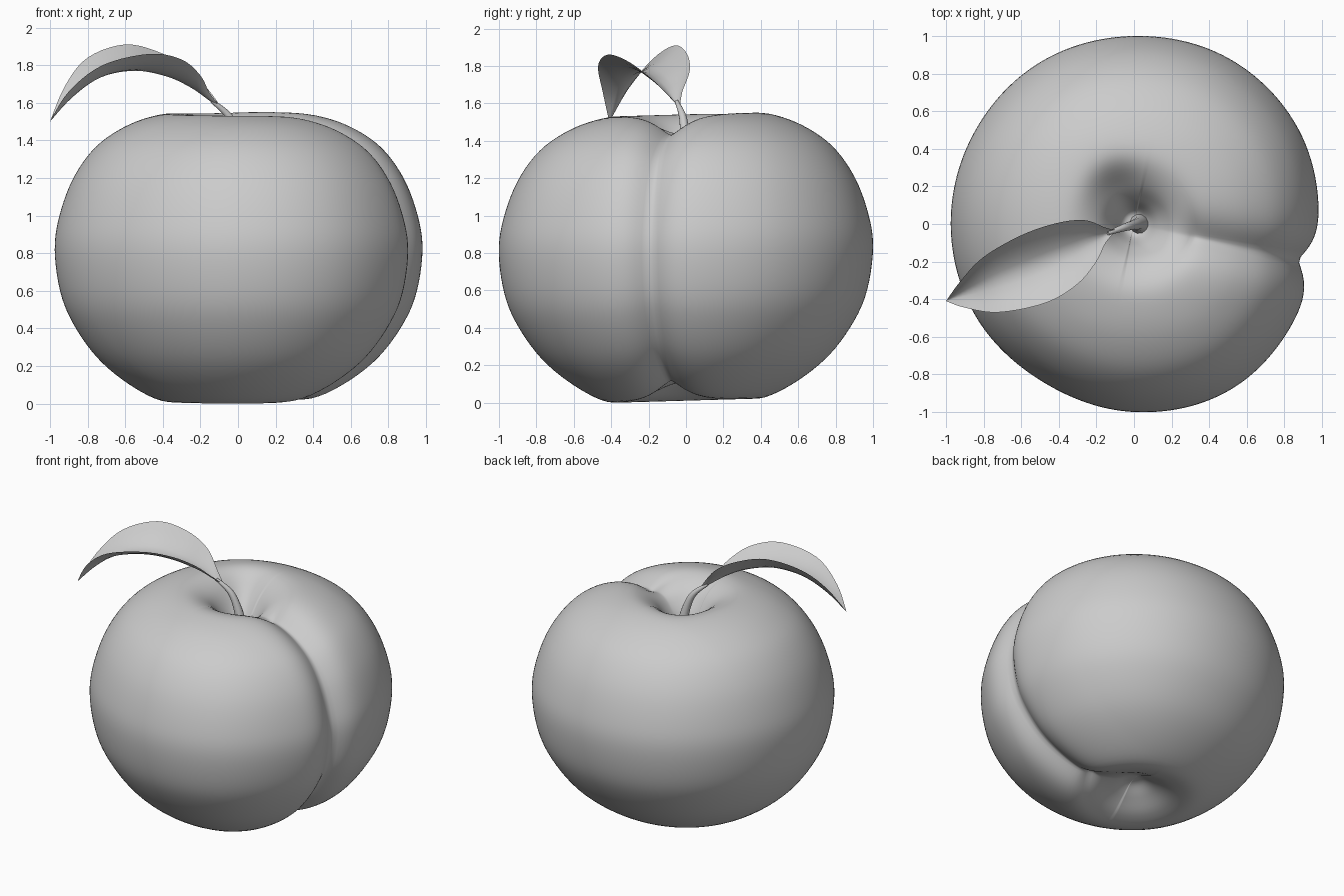
import bpy, bmesh, math
from mathutils import Vector

if "Cube" in bpy.data.objects:
    bpy.data.objects.remove(bpy.data.objects["Cube"])


def spline(pts, steps, closed=False):
    """Catmull-Rom samples through pts."""
    pts = [Vector(p) for p in pts]
    n = len(pts)
    get = (lambda i: pts[i % n]) if closed else (lambda i: pts[max(0, min(n - 1, i))])
    out = []
    for i in range(n if closed else n - 1):
        a, b, c, d = (get(i + k) for k in (-1, 0, 1, 2))
        for s in range(steps):
            t = s / steps
            out.append(0.5 * (2 * b + (c - a) * t + (2 * a - 5 * b + 4 * c - d) * t * t
                              + (3 * b - a - 3 * c + d) * t ** 3))
    return out if closed else out + [pts[-1]]


def grid_object(name, rows, wrap):
    """Skin a grid of points into a smooth mesh object."""
    bm = bmesh.new()
    vs = [[bm.verts.new(p) for p in row] for row in rows]
    m = len(rows[0])
    for a, b in zip(vs, vs[1:]):
        for j in range(m if wrap else m - 1):
            k = (j + 1) % m
            bm.faces.new((a[j], b[j], b[k], a[k]))
    bmesh.ops.remove_doubles(bm, verts=bm.verts, dist=1e-5)
    bmesh.ops.recalc_face_normals(bm, faces=bm.faces)
    for f in bm.faces:
        f.smooth = True
    me = bpy.data.meshes.new(name)
    bm.to_mesh(me)
    bm.free()
    ob = bpy.data.objects.new(name, me)
    bpy.context.collection.objects.link(ob)
    return ob


# Fruit: revolved profile, uneven plan outline, one long groove
profile = spline([(0, 1.22), (0.06, 1.24), (0.12, 1.37), (0.2, 1.48), (0.32, 1.54), (0.45, 1.535),
                  (0.62, 1.475), (0.78, 1.365), (0.9, 1.2), (0.975, 1.0), (1, 0.82), (0.97, 0.6),
                  (0.9, 0.43), (0.77, 0.25), (0.6, 0.11), (0.42, 0.02), (0.28, 0.03),
                  (0.15, 0.09), (0.06, 0.14), (0, 0.15)], 5)
plan = [(r, 0) for r in (0.985, 1.01, 1.015, 1.0, 0.995, 0.98, 0.975, 0.975, 0.97, 1.0, 1.02, 0.995)]
outline = [p.x for p in spline(plan, 16, closed=True)]
GROOVE = math.radians(-12.3)
rows = []
for i, p in enumerate(profile):
    t = profile[min(i + 1, len(profile) - 1)] - profile[max(i - 1, 0)]
    t.normalize()
    row = []
    for j, s in enumerate(outline):
        a = 2 * math.pi * j / len(outline)
        side = abs(p.x * math.sin(a - GROOVE))
        depth = 0.0
        if math.cos(a - GROOVE) > 0:
            fade = min(1, p.x / 0.3) ** 2
            depth = (0.09 + 0.03 * max(0, 1 - p.x)) * fade * math.exp(-(side / 0.115) ** 1.4)
        r = (p.x + t.y * depth) * s
        z = p.y - t.x * depth
        x, y = r * math.cos(a), r * math.sin(a)
        z += 0.013 * y / max(0.45, abs(y))
        if p.y > 1 and i < 40:
            z -= 0.08 * math.exp(-((x + 0.08) ** 2 + (y - 0.18) ** 2) / 0.017) * min(1, p.x / 0.1)
        row.append(Vector((x, y, z)))
    rows.append(row)
low = min(v.z for row in rows for v in row)
for row in rows:
    for v in row:
        v.z -= low
grid_object("fruit", rows, True)

# Stem: tapered bent tube
cu = bpy.data.curves.new("stem", 'CURVE')
cu.dimensions = '3D'
cu.bevel_depth = 0.05
cu.bevel_resolution = 4
cu.use_fill_caps = True
path = spline([(0.03, 0.0, 1.18, 1.2), (0.025, 0.0, 1.3, 0.75), (0.0, -0.005, 1.42, 0.55),
               (-0.05, -0.018, 1.53, 0.4), (-0.14, -0.05, 1.61, 0.2)], 5)
sp = cu.splines.new('POLY')
sp.points.add(len(path) - 1)
for q, p in zip(sp.points, path):
    q.co = (p[0], p[1], p[2], 1)
    q.radius = p[3]
    q.use_smooth if hasattr(q, "use_smooth") else None
sp.use_smooth = True
stem = bpy.data.objects.new("stem", cu)
bpy.context.collection.objects.link(stem)

# Leaf: arched blade folded along its midrib
tip, base = (-1, -0.41, 1.5), (-0.09, -0.033, 1.575)
back = spline([tip, (-0.92, -0.30, 1.69), (-0.8, -0.175, 1.84), (-0.6, -0.06, 1.91), (-0.41, 0.005, 1.865),
               (-0.26, 0.02, 1.775), (-0.15, -0.02, 1.66), base], 5)
mid = spline([tip, (-0.88, -0.36, 1.63), (-0.73, -0.3, 1.735), (-0.55, -0.23, 1.77), (-0.38, -0.16, 1.74),
              (-0.25, -0.1, 1.68), (-0.15, -0.055, 1.61), base], 5)
front = spline([tip, (-0.9, -0.445, 1.66), (-0.72, -0.47, 1.80), (-0.47, -0.42, 1.86), (-0.3, -0.32, 1.83),
                (-0.2, -0.2, 1.745), (-0.15, -0.1, 1.65), base], 5)
blade = []
for b, m, f in zip(back, mid, front):
    half = lambda e: [m.lerp(e, k / 4) - Vector((0, 0, 0.02 * math.sin(math.pi * k / 4)
                      * min(1, (e - m).length * 6))) for k in range(5)]
    blade.append(half(b)[::-1] + half(f)[1:])
grid_object("leaf", blade, False)
